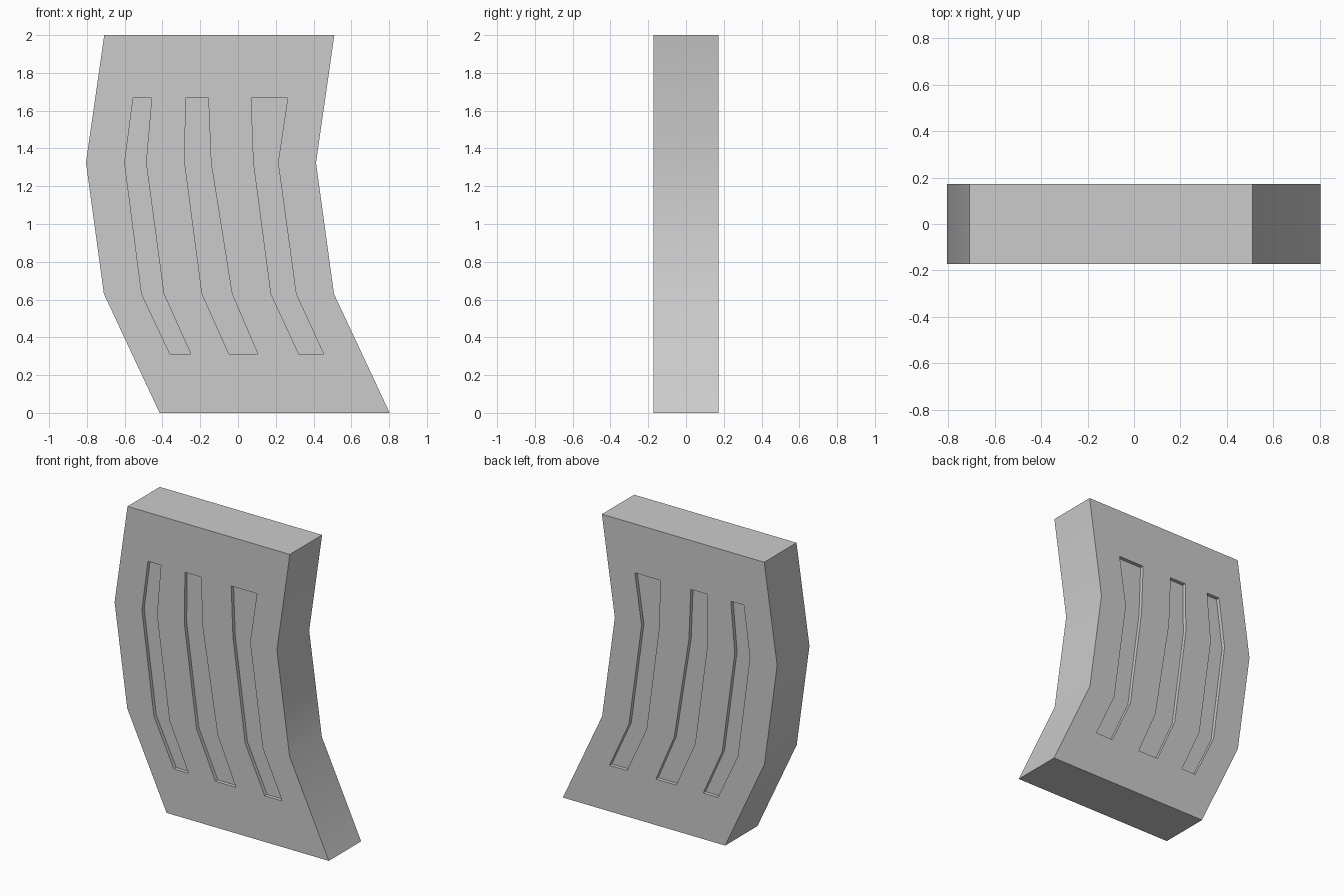
import bpy, bmesh, math

if "Cube" in bpy.data.objects:
    bpy.data.objects.remove(bpy.data.objects["Cube"])

HALF = 0.173      # half thickness of the slab
DEPTH = 0.025     # groove depth
SLAB_Z = [0, 0.63, 1.325, 2.0]
GROOVE_Z = [0.312, 0.63, 1.325, 1.668]


def add_prism(bm, left, right, zs, y0, y1):
    """Bent strip given by its left and right x at each height, extruded along y."""
    outline = list(zip(left, zs)) + list(zip(right, zs))[::-1]
    face = bm.faces.new([bm.verts.new((x, y0, z)) for x, z in outline])
    out = bmesh.ops.extrude_face_region(bm, geom=[face])
    verts = [g for g in out["geom"] if isinstance(g, bmesh.types.BMVert)]
    bmesh.ops.translate(bm, verts=verts, vec=(0, y1 - y0, 0))


def make_object(name, bm):
    bmesh.ops.recalc_face_normals(bm, faces=bm.faces)
    mesh = bpy.data.meshes.new(name)
    bm.to_mesh(mesh)
    bm.free()
    obj = bpy.data.objects.new(name, mesh)
    bpy.context.collection.objects.link(obj)
    return obj


# Curved slab
left = [-0.415, -0.71, -0.805, -0.708]
bm = bmesh.new()
add_prism(bm, left, [x + 1.218 for x in left], SLAB_Z, -HALF, HALF)
slab = make_object("curved_slab", bm)

# Three grooves, cut into both front and back
grooves = [
    ([-0.36, -0.51, -0.60, -0.555], [-0.25, -0.393, -0.487, -0.457]),
    ([-0.048, -0.19, -0.282, -0.277], [0.105, -0.032, -0.143, -0.157]),
    ([0.322, 0.175, 0.083, 0.07], [0.453, 0.307, 0.212, 0.263]),
]
bm = bmesh.new()
for l, r in grooves:
    for side in (-1, 1):
        add_prism(bm, l, r, GROOVE_Z, side * (HALF - DEPTH), side * (HALF + 0.1))
cutter = make_object("groove_cutter", bm)
cutter.hide_render = True

# Apply the cut, then discard the cutter
mod = slab.modifiers.new("grooves", 'BOOLEAN')
mod.operation = 'DIFFERENCE'
mod.solver = 'EXACT'
mod.object = cutter
bpy.context.view_layer.objects.active = slab
slab.select_set(True)
bpy.ops.object.modifier_apply(modifier=mod.name)
bpy.data.objects.remove(cutter)

# Soft bends, sharp corners
bpy.ops.object.shade_smooth_by_angle(angle=math.radians(30))
